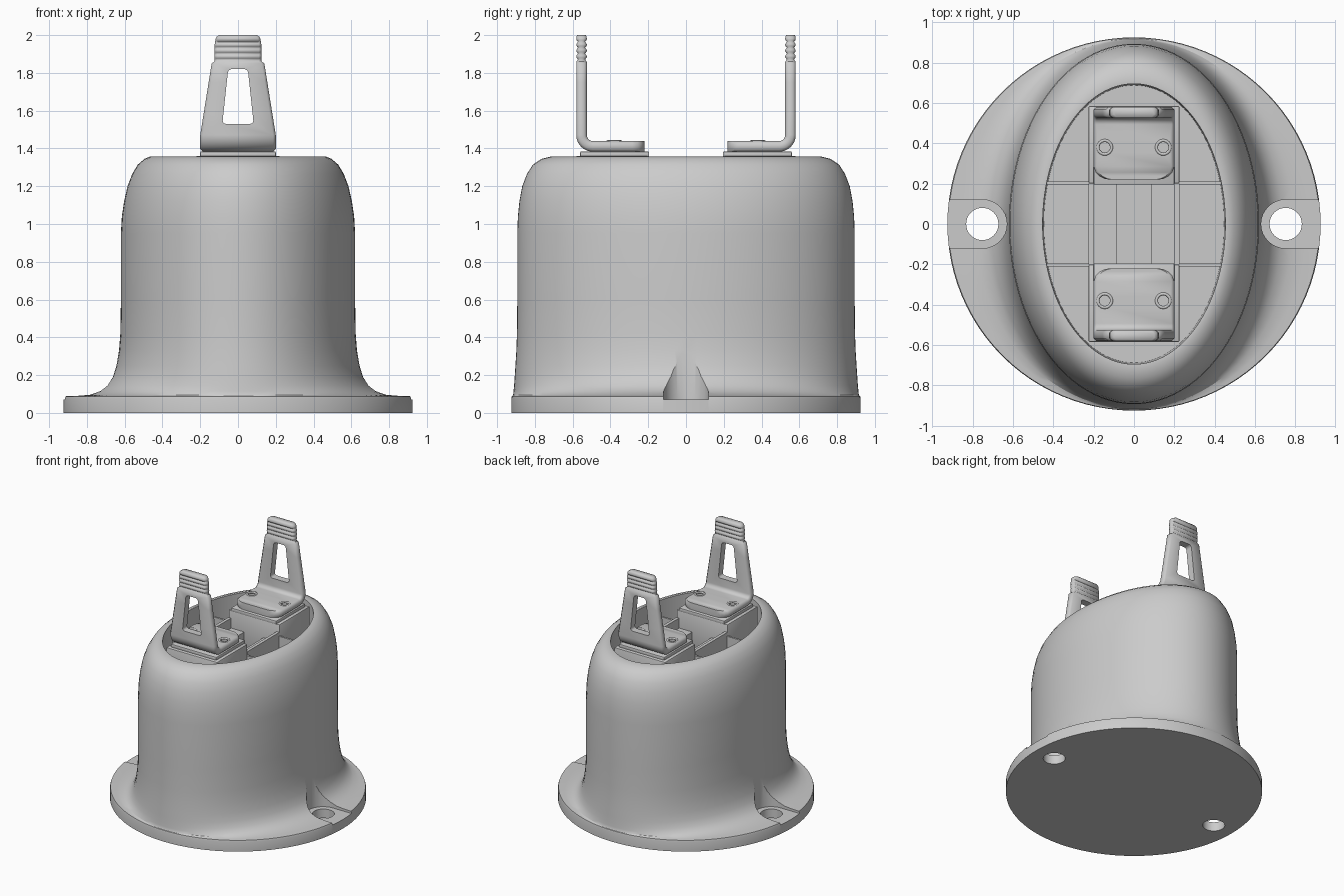
import bpy, bmesh
from math import sin, cos, pi, radians

if "Cube" in bpy.data.objects:
    bpy.data.objects.remove(bpy.data.objects["Cube"])


def finish(name, bm):
    bmesh.ops.recalc_face_normals(bm, faces=bm.faces[:])
    me = bpy.data.meshes.new(name)
    bm.to_mesh(me)
    bm.free()
    ob = bpy.data.objects.new(name, me)
    bpy.context.collection.objects.link(ob)
    return ob


def activate(ob):
    bpy.ops.object.select_all(action='DESELECT')
    ob.select_set(True)
    bpy.context.view_layer.objects.active = ob


def smooth(ob, angle=35):
    activate(ob)
    bpy.ops.object.shade_smooth_by_angle(angle=radians(angle))


def loft(name, rings):
    """Skin a closed surface through equal-sized rings and cap both ends."""
    bm = bmesh.new()
    vr = [[bm.verts.new(p) for p in r] for r in rings]
    n = len(vr[0])
    for a, b in zip(vr, vr[1:]):
        for i in range(n):
            j = (i + 1) % n
            bm.faces.new((a[i], a[j], b[j], b[i]))
    bm.faces.new(vr[0])
    bm.faces.new(vr[-1])
    return finish(name, bm)


def ellipse(rx, ry, z, n=96, cx=0, cy=0):
    return [(cx + rx * cos(2 * pi * i / n), cy + ry * sin(2 * pi * i / n), z) for i in range(n)]


def bevel(ob, width, segments=2, angle=40):
    m = ob.modifiers.new("bevel", 'BEVEL')
    m.width, m.segments = width, segments
    m.limit_method, m.angle_limit = 'ANGLE', radians(angle)
    activate(ob)
    bpy.ops.object.modifier_apply(modifier=m.name)


def box(name, x0, x1, y0, y1, z0, z1, r=0.0):
    x0, x1 = sorted((x0, x1))
    y0, y1 = sorted((y0, y1))
    ob = loft(name, [[(x0, y0, z), (x1, y0, z), (x1, y1, z), (x0, y1, z)] for z in (z0, z1)])
    if r:
        bevel(ob, r)
        smooth(ob)
    return ob


def cut(ob, cutter):
    cutter.hide_render = True
    m = ob.modifiers.new("cut", 'BOOLEAN')
    m.operation, m.object, m.solver = 'DIFFERENCE', cutter, 'EXACT'
    activate(ob)
    bpy.ops.object.modifier_apply(modifier=m.name)
    bpy.data.objects.remove(cutter)


# Body: round flange blending into an oval shell with an open recess
FLOOR = 1.06
profile = [
    (.925, .925, 0), (.925, .925, .075), (.92, .922, .088), (.86, .918, .09), (.79, .915, .096),
    (.735, .913, .115), (.695, .91, .145), (.665, .907, .19), (.645, .903, .25), (.63, .898, .33),
    (.623, .895, .42), (.62, .893, .6), (.62, .893, .95), (.615, .89, 1.04), (.603, .882, 1.12),
    (.585, .867, 1.2), (.56, .842, 1.265), (.53, .81, 1.315), (.495, .765, 1.345),
    (.465, .715, 1.357), (.453, .695, 1.356), (.447, .688, FLOOR)]
body = loft("body_shell", [ellipse(*p) for p in profile])

# Mounting slots and screw holes in the flange
for s in (-1, 1):
    slot = []
    for z in (.072, .5):
        arc = [(s * (.75 - .12 * cos(a)), .12 * sin(a), z)
               for a in [radians(-90 + 180 * i / 16) for i in range(17)]]
        slot.append(arc + [(s * 1.0, .12, z), (s * 1.0, -.12, z)])
    cut(body, loft("slot_cutter", slot))
    cut(body, loft("hole_cutter", [ellipse(.08, .08, z, 32, s * .752) for z in (-.1, .3)]))
smooth(body, 30)

# Central housing inside the recess
for s in (-1, 1):
    box("housing_wall", s * .2, s * .225, -.2, .2, FLOOR - .01, 1.3)
    box("channel_side", s * .085, s * .2, -.2, .2, FLOOR - .01, 1.22)
    for t in (-1, 1):
        box("recess_rib", s * .22, s * .45, t * .195, t * .21, FLOOR - .01, 1.27)

# Terminal centre line: (y, z, normal y, normal z, half width, half thickness)
path = [(y, 1.411, 0, 1, w, .028) for y, w in
        ((.22, .12), (.224, .145), (.236, .17), (.256, .19), (.285, .2))]
for i in range(9):
    a = pi / 2 * i / 8
    path.append((.493 + .06 * sin(a), 1.471 - .06 * cos(a), -sin(a), cos(a), .2, .028))


def upright_width(z):
    return .2 - .075 * (z - 1.471) / .47


path += [(.553, z, -1, 0, upright_width(z), .028) for z in (1.6, 1.75, 1.85)]
# grip grooves
for i in range(1, 25):
    z = 1.855 + .125 * i / 24
    t = .028 - .009 * (.5 - .5 * cos(2 * pi * i / 6)) ** 2
    path.append((.553, z, -1, 0, min(upright_width(z), .124), t))
path += [(.553, 1.992, -1, 0, .113, .027), (.553, 2.0, -1, 0, .1, .023)]

for s in (-1, 1):
    # Support block and plate below each terminal
    box("terminal_block", -.225, .225, s * .2, s * .585, FLOOR - .01, 1.36, .008)
    box("terminal_plate", -.2, .2, s * .195, s * .56, 1.355, 1.384, .006)

    # Bent terminal
    rings = []
    for y, z, ny, nz, w, t in path:
        sec = []
        c = min(.014, t * .6)
        for u, v in ((-w, -t + c), (-w + c, -t), (w - c, -t), (w, -t + c),
                     (w, t - c), (w - c, t), (-w + c, t), (-w, t - c)):
            sec.append((u, s * (y + ny * v), z + nz * v))
        rings.append(sec)
    term = loft("terminal", rings)

    # Trapezoid window
    win = loft("window_cutter", [[(-.083, y, 1.53), (.083, y, 1.53), (.052, y, 1.82), (-.052, y, 1.82)]
                                 for y in (s * .45, s * .65)])
    me = win.data
    bm = bmesh.new()
    bm.from_mesh(me)
    edges = [e for e in bm.edges if abs(e.verts[0].co.y - e.verts[1].co.y) > .1]
    bmesh.ops.bevel(bm, geom=edges, offset=.02, segments=4, profile=.5, affect='EDGES')
    bm.to_mesh(me)
    bm.free()
    cut(term, win)

    # Screw sockets
    for x in (-.145, .145):
        cut(term, loft("socket_cutter", [ellipse(.03, .03, z, 24, x, s * .38) for z in (1.4, 1.5)]))
    smooth(term, 50)
    for x in (-.145, .145):
        bpy.ops.mesh.primitive_torus_add(location=(x, s * .38, 1.436), major_radius=.034,
                                         minor_radius=.008, major_segments=24, minor_segments=8)
        ring = bpy.context.object
        ring.name = "screw_ring"
        smooth(ring, 60)
